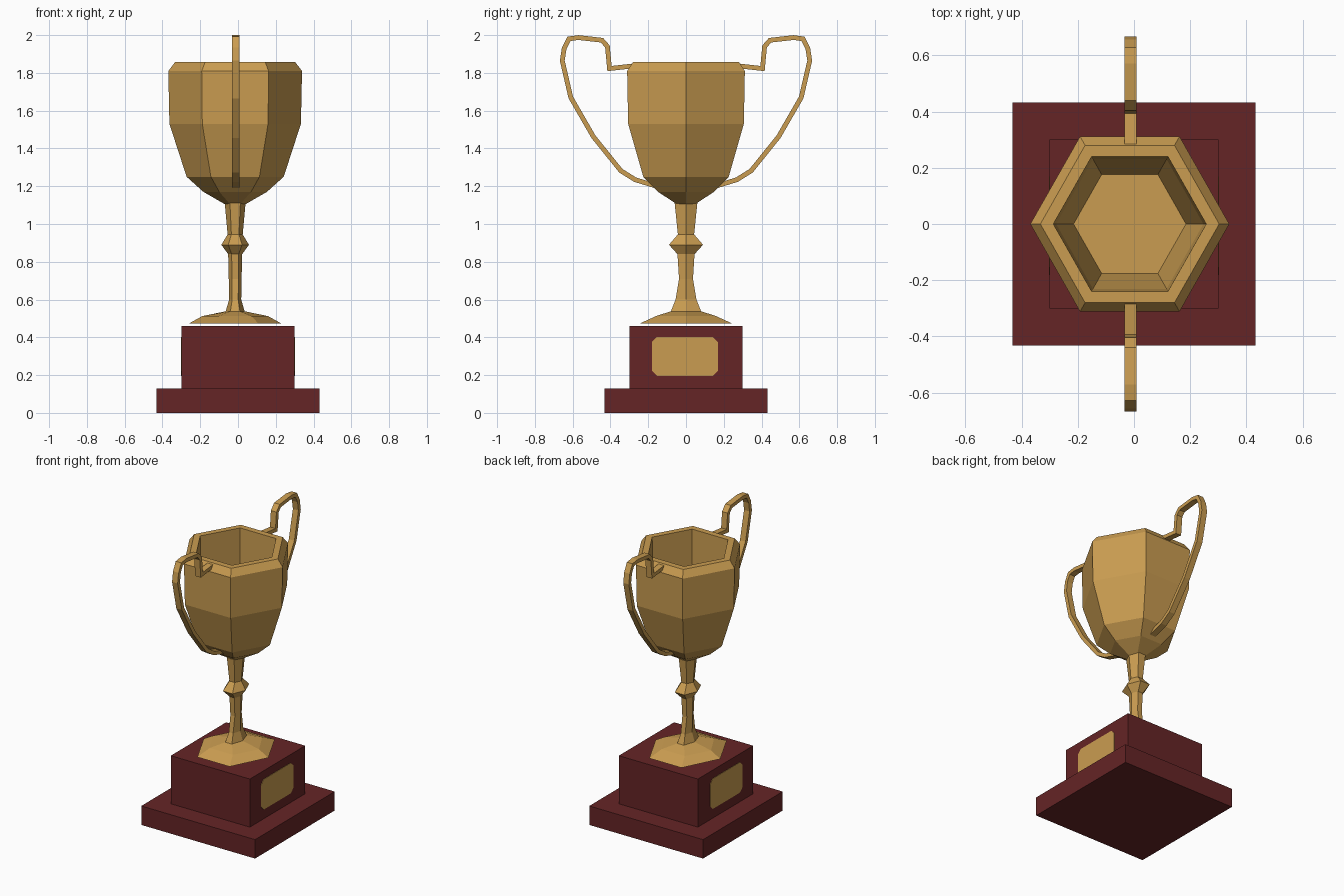
import bpy, bmesh, math
from mathutils import Vector

if "Cube" in bpy.data.objects:
    bpy.data.objects.remove(bpy.data.objects["Cube"])

CX = -0.015  # the cup sits slightly off the plinth centre


def material(name, rgb):
    m = bpy.data.materials.new(name)
    m.diffuse_color = (*rgb, 1)
    m.use_nodes = True
    m.node_tree.nodes["Principled BSDF"].inputs["Base Color"].default_value = m.diffuse_color
    return m


gold = material("gold", (0.59, 0.335, 0.082))
red = material("dark_red", (0.130, 0.018, 0.019))


def finish(name, bm, mat):
    bmesh.ops.recalc_face_normals(bm, faces=bm.faces)
    me = bpy.data.meshes.new(name)
    bm.to_mesh(me)
    bm.free()
    me.materials.append(mat)
    ob = bpy.data.objects.new(name, me)
    bpy.context.collection.objects.link(ob)
    return ob


def skin(name, rings, mat):
    """Join matching rings of points into a capped tube."""
    bm = bmesh.new()
    vs = [[bm.verts.new(p) for p in r] for r in rings]
    n = len(vs[0])
    for a, b in zip(vs, vs[1:]):
        for i in range(n):
            j = (i + 1) % n
            bm.faces.new((a[i], a[j], b[j], b[i]))
    bm.faces.new(vs[0])
    bm.faces.new(vs[-1])
    return finish(name, bm, mat)


def hexagon(z, rx, ry):
    """Six-sided ring with half width rx in x and ry in y."""
    return [(CX + rx * math.cos(math.radians(60 * i)),
             ry * math.sin(math.radians(60 * i)) / 0.866, z) for i in range(6)]


def block(name, half, z0, z1):
    rings = [[(sx * half, sy * half, z) for sx, sy in
              ((-1, -1), (1, -1), (1, 1), (-1, 1))] for z in (z0, z1)]
    return skin(name, rings, red)


# plinth
block("plinth_lower", 0.432, 0.0, 0.13)
block("plinth_upper", 0.30, 0.13, 0.46)

# chamfered plaques on both x sides
c, hy, hz = 0.028, 0.175, 0.104
outline = [(-hy, -hz + c), (-hy + c, -hz), (hy - c, -hz), (hy, -hz + c),
           (hy, hz - c), (hy - c, hz), (-hy + c, hz), (-hy, hz - c)]
for side, name in ((1, "plaque_right"), (-1, "plaque_left")):
    skin(name, [[(side * x, y - 0.006, z + 0.299) for y, z in outline]
                for x in (0.298, 0.303)], gold)

# foot and stem
stem = [(0.473, 0.245, 0.245), (0.512, 0.175, 0.16), (0.538, 0.05, 0.08),
        (0.60, 0.032, 0.055), (0.71, 0.034, 0.037), (0.84, 0.037, 0.045),
        (0.89, 0.073, 0.09), (0.945, 0.04, 0.043), (1.11, 0.055, 0.06)]
skin("stem_and_foot", [hexagon(*p) for p in stem], gold)

# hollow hexagonal bowl, outside then inside
bowl = [(1.105, 0.055), (1.17, 0.168), (1.25, 0.257), (1.53, 0.348),
        (1.81, 0.354), (1.857, 0.318), (1.857, 0.272), (1.53, 0.262),
        (1.27, 0.20)]
skin("cup_bowl", [hexagon(z, r, r * 0.88) for z, r in bowl], gold)

# handles: rectangular bar swept along a path in the y-z plane
path = [Vector(p) for p in (
    (0.27, 1.838), (0.405, 1.823), (0.416, 1.94), (0.445, 1.973),
    (0.57, 1.987), (0.62, 1.98), (0.645, 1.93), (0.655, 1.865),
    (0.61, 1.67), (0.49, 1.462), (0.345, 1.282), (0.27, 1.235), (0.15, 1.198))]


def handle(name, side):
    rings = []
    for i, p in enumerate(path):
        a = (p - path[i - 1]).normalized() if i else (path[1] - p).normalized()
        b = (path[i + 1] - p).normalized() if i < len(path) - 1 else a
        t = (a + b).normalized()
        n = Vector((-t.y, t.x)) * 0.0125 / max(t.dot(a), 0.5)
        rings.append([(CX + 0.003 + dx * 0.021, side * (p.x + s * n.x), p.y + s * n.y)
                      for dx, s in ((-1, -1), (1, -1), (1, 1), (-1, 1))])
    skin(name, rings, gold)


handle("handle_back", 1)
handle("handle_front", -1)
